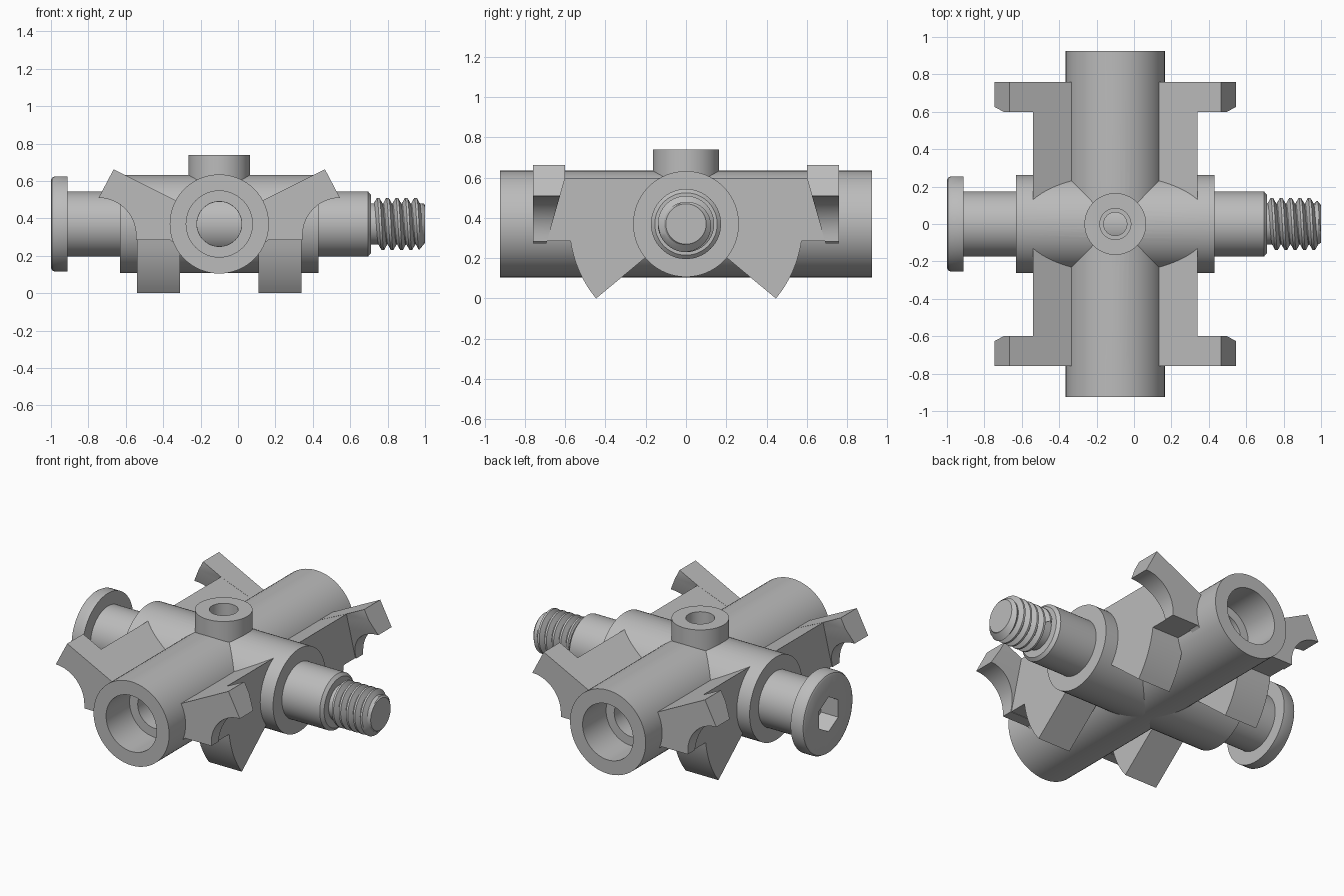
import bpy, bmesh, math

cube = bpy.data.objects.get("Cube")
if cube:
    bpy.data.objects.remove(cube, do_unlink=True)

CX, CZ = -0.1, 0.37      # crossing point of the two tubes
TUBE_R = 0.265
CAM_R = 0.58             # radius of the leg tips around the cross tube

steel = bpy.data.materials.new("grey_steel")
steel.use_nodes = True
steel.diffuse_color = (0.5, 0.5, 0.5, 1)
steel.node_tree.nodes["Principled BSDF"].inputs["Base Color"].default_value = (0.5, 0.5, 0.5, 1)


def finish(name, bm):
    bmesh.ops.recalc_face_normals(bm, faces=bm.faces)
    mesh = bpy.data.meshes.new(name)
    bm.to_mesh(mesh)
    bm.free()
    mesh.materials.append(steel)
    ob = bpy.data.objects.new(name, mesh)
    bpy.context.collection.objects.link(ob)
    return ob


def lathe(name, profile, axis, seg=64, turn=0.0, hollow=False):
    """Solid from (position, radius) points turned around one axis."""
    bm = bmesh.new()
    rings = []
    for a, r in profile:
        ring = []
        for i in range(seg):
            t = math.tau * i / seg + turn
            u, v = r * math.cos(t), r * math.sin(t)
            p = {"x": (a, u, CZ + v), "y": (CX + u, a, CZ + v), "z": (CX + u, v, a)}[axis]
            ring.append(bm.verts.new(p))
        rings.append(ring)
    if hollow:
        rings.append(rings[0])
    else:
        bm.faces.new(rings[0])
        bm.faces.new(rings[-1])
    for lo, hi in zip(rings, rings[1:]):
        for i in range(seg):
            j = (i + 1) % seg
            bm.faces.new((lo[i], lo[j], hi[j], hi[i]))
    return finish(name, bm)


def prism(outline, place, lo, hi):
    """Outline extruded between lo and hi; place maps (u, v, depth) to a point."""
    bm = bmesh.new()
    near = [bm.verts.new(place(u, v, lo)) for u, v in outline]
    far = [bm.verts.new(place(u, v, hi)) for u, v in outline]
    bm.faces.new(near)
    bm.faces.new(far)
    for i in range(len(near)):
        bm.faces.new((near[i - 1], near[i], far[i], far[i - 1]))
    return bm


def cut(ob, cutter):
    bpy.context.view_layer.objects.active = ob
    mod = ob.modifiers.new("cut", "BOOLEAN")
    mod.object, mod.operation, mod.solver = cutter, "DIFFERENCE", "EXACT"
    bpy.ops.object.modifier_apply(modifier=mod.name)
    bpy.data.objects.remove(cutter, do_unlink=True)


def smooth(ob):
    bpy.ops.object.select_all(action="DESELECT")
    ob.select_set(True)
    bpy.context.view_layer.objects.active = ob
    bpy.ops.object.shade_smooth_by_angle(angle=math.radians(30))


def boss_hole():
    return lathe("boss_hole", [(0.44, 0.086), (0.8, 0.086)], "z", 48, 0.03)


# Main tube with a stepped bore
main_tube = lathe("main_tube", [
    (-0.925, TUBE_R), (0.925, TUBE_R), (0.925, 0.177), (0.69, 0.177),
    (0.69, 0.12), (-0.69, 0.12), (-0.69, 0.177), (-0.925, 0.177)], "y", hollow=True)
cut(main_tube, boss_hole())
smooth(main_tube)

# Cross tube, opened where the main bore and the boss hole pass
cross_tube = lathe("cross_tube", [(-0.63, 0.263), (0.43, 0.263)], "x")
cut(cross_tube, lathe("bore_cutter", [(-0.5, 0.119), (0.5, 0.119)], "y", 60, 0.02))
cut(cross_tube, boss_hole())
smooth(cross_tube)

# Top boss with a stepped hole
smooth(lathe("top_boss", [(0.5, 0.165), (0.74, 0.165), (0.74, 0.083), (0.6, 0.083),
                          (0.6, 0.062), (0.5, 0.062)], "z", hollow=True))


def slope(u):
    """Height of the slanted upper face at a distance from the centre."""
    return 0.662 - 0.5 * (0.565 - u)


# Web outline from the side: cam-shaped leg below, TOP marks the slanted edge
TOP = 1.0
low, high = -math.asin(CZ / CAM_R), -math.asin(0.084 / CAM_R)
cam = [low + (high - low) * i / 8 for i in range(9)]
web_side = [(0, CZ)]
web_side += [(CAM_R * math.cos(a), CZ + CAM_R * math.sin(a)) for a in cam]
web_side += [(0.72, 0.286), (0.72, TOP), (0, TOP)]

# Arm outline from the front, with a round hollow under the tip
hollow_arc = [math.pi - math.pi / 2 * i / 10 for i in range(11)]
arm_front = [(0.19, 0.235), (0.222, 0.235), (0.235, 0.262), (0.262, 0.284), (0.445, 0.284)]
arm_front += [(0.645 + 0.2 * math.cos(a), 0.31 + 0.2 * math.sin(a)) for a in hollow_arc]
arm_front += [(0.565, slope(0.565)), (0.19, slope(0.19))]

for sx, side in ((1, "left"), (-1, "right")):
    for sy, end in ((1, "back"), (-1, "front")):
        def web_point(y, z, u):
            return (CX + sx * u, sy * y, slope(u) - 0.001 if z == TOP else z)

        def arm_point(u, z, y):
            return (CX + sx * u, sy * y, z)

        smooth(finish(f"{end}_{side}_web", prism(web_side, web_point, 0.21, 0.44)))

        # Undercut the inner face of the arm with a slanted plane
        bm = prism(arm_front, arm_point, 0.6, 0.76)
        bmesh.ops.bisect_plane(bm, geom=bm.verts[:] + bm.edges[:] + bm.faces[:],
                               plane_co=(0, sy * 0.6, 0.6), plane_no=(0, -sy * 0.315, -0.09),
                               clear_outer=True)
        rim = [e for e in bm.edges if e.is_boundary]
        bmesh.ops.holes_fill(bm, edges=rim, sides=0)
        smooth(finish(f"{end}_{side}_arm", bm))

# Shoulder bolt with a hexagon socket and a threaded end
bolt = lathe("shoulder_bolt", [
    (-1, 0.235), (-0.994, 0.247), (-0.98, 0.255), (-0.912, 0.255), (-0.912, 0.174),
    (0.695, 0.174), (0.712, 0.155), (0.712, 0.11), (0.985, 0.11), (1, 0.1)], "x")
cut(bolt, lathe("hex_socket", [(-1.1, 0.11), (-0.88, 0.11)], "x", 6, math.pi / 2))
smooth(bolt)

# Helical thread ridge
bm = bmesh.new()
pitch, steps, start, stop = 0.05, 40, 0.713, 0.998
ridge = [(0.0, 0.108), (0.35, 0.14), (0.6, 0.14), (0.95, 0.108)]
previous = None
for i in range(int(steps * (stop - start) / pitch) - steps // 4):
    t = math.tau * i / steps
    row = []
    for f, r in ridge:
        x = min(start + pitch * (i / steps + f), stop)
        r = min(r, 0.103 + (stop - x) * 1.2)
        row.append(bm.verts.new((x, r * math.cos(t), CZ + r * math.sin(t))))
    if previous:
        for k in range(3):
            bm.faces.new((previous[k], previous[k + 1], row[k + 1], row[k]))
    previous = row
smooth(finish("bolt_thread", bm))
